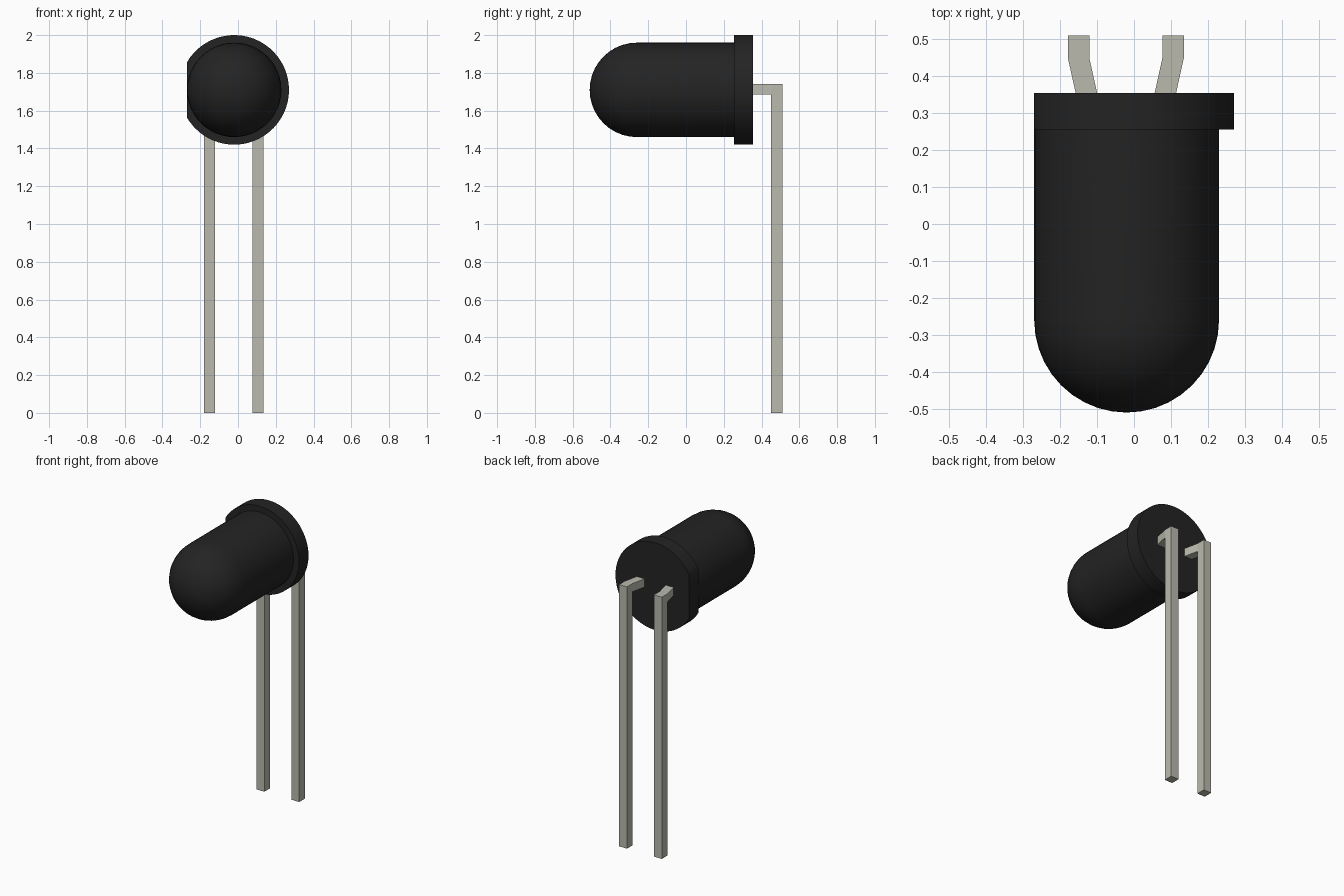
import bpy, bmesh, math
from mathutils import Matrix, Vector

old = bpy.data.objects.get("Cube")
if old:
    bpy.data.objects.remove(old, do_unlink=True)

CX, CZ = -0.02, 1.71          # axis of the bulb
R, RF = 0.25, 0.29            # bulb and flange radii
FRONT, STEP, BACK = -0.51, 0.255, 0.355


def material(name, rgb, rough):
    m = bpy.data.materials.new(name)
    m.use_nodes = True
    m.diffuse_color = (*rgb, 1)
    m.roughness = rough
    bsdf = m.node_tree.nodes["Principled BSDF"]
    bsdf.inputs["Base Color"].default_value = (*rgb, 1)
    bsdf.inputs["Roughness"].default_value = rough
    return m


black = material("black plastic", (0.017, 0.017, 0.017), 0.5)
metal = material("pale grey metal", (0.49, 0.49, 0.42), 0.5)


def finish(bm, name, mat, smooth=False):
    bmesh.ops.recalc_face_normals(bm, faces=bm.faces[:])
    mesh = bpy.data.meshes.new(name)
    bm.to_mesh(mesh)
    bm.free()
    mesh.materials.append(mat)
    ob = bpy.data.objects.new(name, mesh)
    bpy.context.collection.objects.link(ob)
    if smooth:
        bpy.ops.object.select_all(action='DESELECT')
        ob.select_set(True)
        bpy.context.view_layer.objects.active = ob
        bpy.ops.object.shade_smooth_by_angle(angle=math.radians(35))
    return ob


# Bulb: half-round nose and straight barrel, spun about the y axis
bm = bmesh.new()
RINGS = 10
profile = [(R * math.sin(a), FRONT + R - R * math.cos(a))
           for a in (math.pi / 2 * i / RINGS for i in range(RINGS + 1))]
profile.append((R, STEP + 0.02))
verts = [bm.verts.new((CX + r, y, CZ)) for r, y in profile]
edges = [bm.edges.new(p) for p in zip(verts, verts[1:])]
bmesh.ops.spin(bm, geom=verts + edges, cent=(CX, 0, CZ), axis=(0, 1, 0),
               angle=math.tau, steps=48, use_duplicate=False)
bmesh.ops.remove_doubles(bm, verts=bm.verts[:], dist=1e-5)
finish(bm, "bulb", black, smooth=True)

# Flange: disc with one flat side, level with the bulb's right side
bm = bmesh.new()
half = math.acos(-0.251 / RF)
outline = [(CX + RF * math.cos(a), STEP, CZ + RF * math.sin(a))
           for a in (-half + 2 * half * i / 48 for i in range(49))]
face = bm.faces.new([bm.verts.new(p) for p in outline])
ext = bmesh.ops.extrude_face_region(bm, geom=[face], use_keep_orig=True)
bmesh.ops.translate(bm, vec=(0, BACK - STEP, 0),
                    verts=[g for g in ext["geom"] if isinstance(g, bmesh.types.BMVert)])
finish(bm, "flange", black, smooth=True)

# Leads: splayed stub out of the flange, then a square leg straight down
MID, W, TOP, LOW = -0.022, 0.029, 1.74, 1.685
STATIONS = [(0.34, 0.107), (BACK, 0.107), (0.45, 0.128), (0.51, 0.128)]


def lead(name, side):
    bm = bmesh.new()
    rings = []
    for y, off in STATIONS:
        x = MID + side * off
        rings.append([bm.verts.new(p) for p in (
            (x - W, y, LOW), (x + W, y, LOW), (x + W, y, TOP), (x - W, y, TOP))])
    bm.faces.new(rings[0])
    bm.faces.new(rings[-1])
    for a, b in zip(rings, rings[1:]):
        for i in range(4):
            j = (i + 1) % 4
            bm.faces.new((a[i], a[j], b[j], b[i]))
    # Pull the underside of the elbow down to the ground
    bm.normal_update()
    under = [f for f in bm.faces
             if all(v.co.z < LOW + 0.001 and v.co.y > 0.44 for v in f.verts)]
    ext = bmesh.ops.extrude_face_region(bm, geom=under)
    for g in ext["geom"]:
        if isinstance(g, bmesh.types.BMVert):
            g.co.z = 0
    return finish(bm, name, metal)


lead("left_lead", 1)
lead("right_lead", -1)
